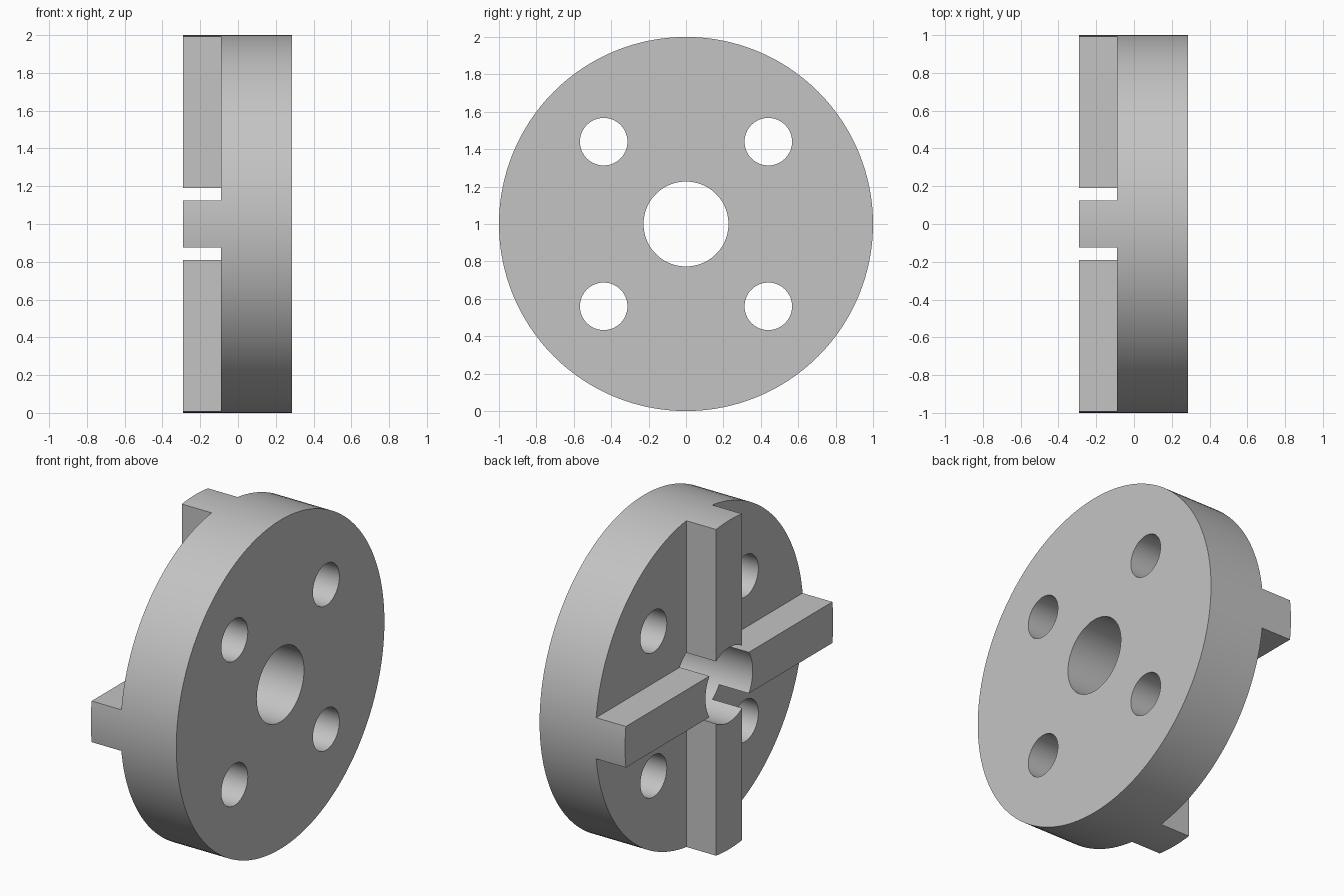
import bpy
import math

cube = bpy.data.objects.get("Cube")
if cube:
    bpy.data.objects.remove(cube, do_unlink=True)

BACK, STEP, FACE = -0.29, -0.09, 0.285   # rib ends, disc back, disc face along x
RADIUS, BORE, BOLT = 1.0, 0.227, 0.127
BOLT_OFFSET, RIB_HALF = 0.44, 0.125
CENTRE_Z = 1.0

metal = bpy.data.materials.new("grey metal")
metal.use_nodes = True
grey = (0.55, 0.55, 0.55, 1)
metal.diffuse_color = grey
metal.node_tree.nodes["Principled BSDF"].inputs["Base Color"].default_value = grey


def rod(name, radius, x0, x1, y=0, z=0, sides=96):
    """Cylinder lying along x."""
    bpy.ops.mesh.primitive_cylinder_add(
        vertices=sides, radius=radius, depth=x1 - x0,
        location=((x0 + x1) / 2, y, CENTRE_Z + z), rotation=(0, math.pi / 2, 0))
    bpy.context.object.name = name
    return bpy.context.object


def cut(target, cutter):
    """Subtract the cutter from the target and discard it."""
    cutter.hide_render = True
    mod = target.modifiers.new("cut", 'BOOLEAN')
    mod.operation = 'DIFFERENCE'
    mod.solver = 'EXACT'
    mod.object = cutter
    bpy.context.view_layer.objects.active = target
    bpy.ops.object.modifier_apply(modifier=mod.name)
    bpy.data.objects.remove(cutter, do_unlink=True)


# Full-depth round blank
hub = rod("coupling_hub", RADIUS, BACK, FACE, sides=128)
hub.data.materials.append(metal)

# Four quadrant pockets leave the cross of ribs; each has a bolt hole
size = 1.2
for sy in (-1, 1):
    for sz in (-1, 1):
        mid = RIB_HALF + size / 2
        bpy.ops.mesh.primitive_cube_add(
            size=1, location=(STEP - 0.25, sy * mid, CENTRE_Z + sz * mid))
        pocket = bpy.context.object
        pocket.name = "pocket_cutter"
        pocket.scale = (0.5, size, size)
        bpy.context.view_layer.update()
        cut(hub, pocket)
        cut(hub, rod("bolt_cutter", BOLT, -0.5, 0.5,
                     sy * BOLT_OFFSET, sz * BOLT_OFFSET, 64))

# Central bore through disc and ribs
cut(hub, rod("bore_cutter", BORE, -0.5, 0.5))

# Smooth round walls, crisp edges
bpy.ops.object.select_all(action='DESELECT')
hub.select_set(True)
bpy.context.view_layer.objects.active = hub
bpy.ops.object.shade_smooth_by_angle(angle=math.radians(30))
